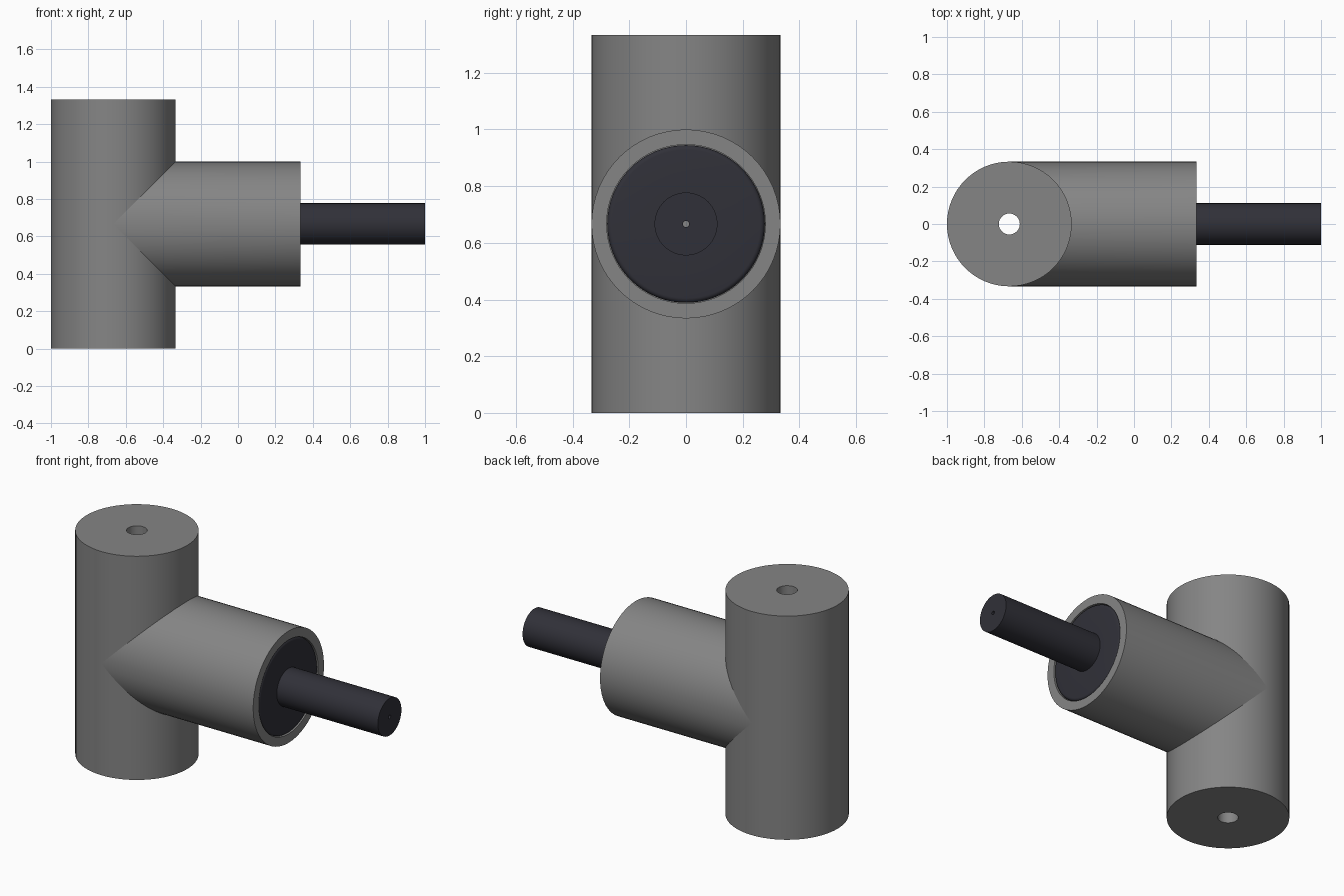
import bpy, math

if "Cube" in bpy.data.objects:
    bpy.data.objects.remove(bpy.data.objects["Cube"])

R = 1 / 3          # outer pipe radius
CX = -2 / 3        # vertical body axis (x)
CZ = 2 / 3         # branch axis (z)
SEG = 64


def material(name, rgb):
    m = bpy.data.materials.new(name)
    m.diffuse_color = (*rgb, 1)
    m.use_nodes = True
    m.node_tree.nodes["Principled BSDF"].inputs["Base Color"].default_value = m.diffuse_color
    return m


grey = material("mid grey", (0.235, 0.235, 0.235))
dark = material("dark blue grey", (0.03, 0.03, 0.04))


def lathe(name, profile, place, mat):
    """Revolve a closed (radius, height) loop; place maps (u, v, h) to xyz."""
    n = len(profile)
    verts, faces = [], []
    for i in range(SEG):
        a = 2 * math.pi * i / SEG
        verts += [place(r * math.cos(a), r * math.sin(a), h) for r, h in profile]
        j = (i + 1) % SEG
        for k in range(n):
            l = (k + 1) % n
            faces.append((i * n + k, j * n + k, j * n + l, i * n + l))
    mesh = bpy.data.meshes.new(name)
    mesh.from_pydata(verts, [], faces)
    mesh.materials.append(mat)
    obj = bpy.data.objects.new(name, mesh)
    bpy.context.collection.objects.link(obj)
    bpy.ops.object.select_all(action='DESELECT')
    obj.select_set(True)
    bpy.context.view_layer.objects.active = obj
    bpy.ops.object.shade_smooth_by_angle(angle=math.radians(30))
    return obj


def upright(u, v, h):
    return (CX + u, v, h)


def sideways(u, v, h):
    return (h, u, CZ + v)


# vertical body with a through bore
lathe("vertical_body", [(R, 0), (R, 4 / 3), (0.056, 4 / 3), (0.056, 0)], upright, grey)

# branch sleeve, its inner end mitred to meet the body
sleeve = lathe("branch_sleeve", [(R, -1), (R, R), (0.28, R), (0.28, -1)], sideways, grey)
for v in sleeve.data.vertices:
    if v.co.x < -0.9:
        on_rim = math.hypot(v.co.y, v.co.z - CZ) > 0.3
        v.co.x = CX + abs(v.co.z - CZ) if on_rim else -0.3

# plug with a rounded rim, filling the sleeve
f = 0.016
rim = [(0.278 - f + f * math.cos(t), R - f + f * math.sin(t))
       for t in (math.pi / 2 * i / 4 for i in range(5))]
lathe("plug", [(0.278, -0.3)] + rim + [(0.1, R), (0.1, -0.3)], sideways, dark)

# push rod with a tiny centre hole
lathe("push_rod", [(0.111, 0.2), (0.111, 1), (0.011, 1), (0.011, 0.2)], sideways, dark)

# consistent outward normals
for obj in bpy.context.collection.objects:
    bpy.context.view_layer.objects.active = obj
    bpy.ops.object.mode_set(mode='EDIT')
    bpy.ops.mesh.select_all(action='SELECT')
    bpy.ops.mesh.normals_make_consistent(inside=False)
    bpy.ops.object.mode_set(mode='OBJECT')
